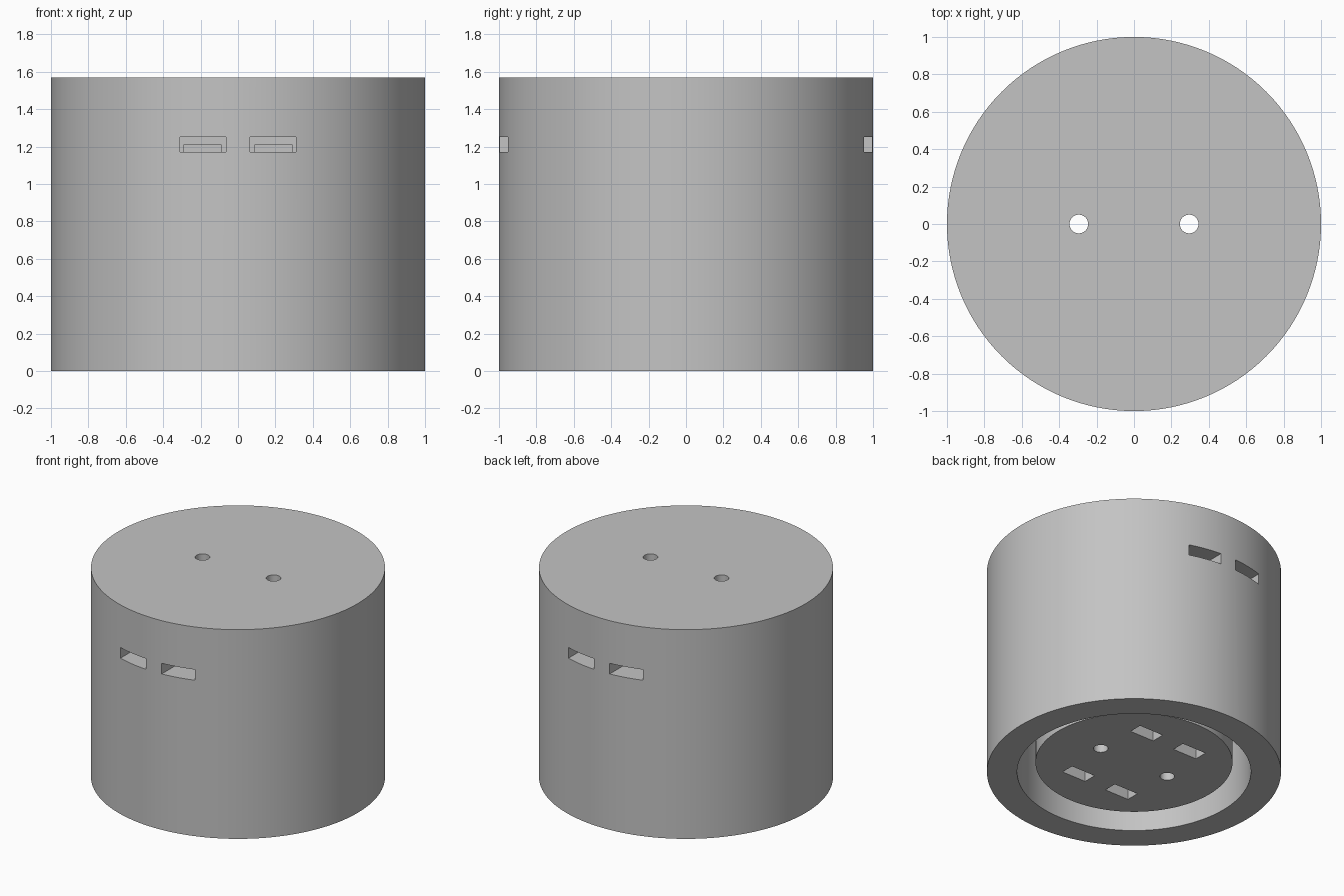
import bpy, bmesh, math
from mathutils import Matrix

if "Cube" in bpy.data.objects:
    bpy.data.objects.remove(bpy.data.objects["Cube"], do_unlink=True)

HEIGHT = 1.57
SEGMENTS = 128

grey = bpy.data.materials.new("plain grey")
grey.use_nodes = True
colour = (0.55, 0.55, 0.55, 1)
grey.diffuse_color = colour
grey.node_tree.nodes["Principled BSDF"].inputs["Base Color"].default_value = colour


def make_object(name, bm):
    bmesh.ops.recalc_face_normals(bm, faces=bm.faces)
    mesh = bpy.data.meshes.new(name)
    bm.to_mesh(mesh)
    bm.free()
    mesh.materials.append(grey)
    obj = bpy.data.objects.new(name, mesh)
    bpy.context.collection.objects.link(obj)
    return obj


def box_cutter(name, x, y, z):
    """Box spanning the given (low, high) ranges."""
    bm = bmesh.new()
    spans = (x, y, z)
    centre = Matrix.Translation([(a + b) / 2 for a, b in spans])
    size = Matrix.Diagonal([abs(b - a) for a, b in spans] + [1])
    bmesh.ops.create_cube(bm, size=1, matrix=centre @ size)
    return make_object(name, bm)


def hole_cutter(name, x, radius):
    bm = bmesh.new()
    bmesh.ops.create_cone(bm, cap_ends=True, segments=48, radius1=radius, radius2=radius,
                          depth=HEIGHT * 2, matrix=Matrix.Translation((x, 0, HEIGHT / 2)))
    return make_object(name, bm)


# Round body with a recessed core and a deep ring groove underneath
profile = [(0, 0.075), (0.67, 0.075), (0.67, 1.0), (0.795, 1.0),
           (0.795, 0), (1, 0), (1, HEIGHT), (0, HEIGHT)]
bm = bmesh.new()
points = [bm.verts.new((r, 0, z)) for r, z in profile]
edges = [bm.edges.new(pair) for pair in zip(points, points[1:])]
bmesh.ops.spin(bm, geom=points + edges, cent=(0, 0, 0), axis=(0, 0, 1),
               angle=math.tau, steps=SEGMENTS, use_duplicate=False)
bmesh.ops.remove_doubles(bm, verts=bm.verts, dist=0.0005)
# Merge the fans on the flat core and top into single faces
spokes = [e for e in bm.edges if any(v.co.xy.length < 0.001 for v in e.verts)]
bmesh.ops.dissolve_edges(bm, edges=spokes, use_verts=True)
body = make_object("round_body", bm)

# Two through holes, and strap channels running from the sides to the underside
cutters = []
for sx in (-1, 1):
    cutters.append(hole_cutter("hole_cutter", sx * 0.295, 0.05))
    for sy in (-1, 1):
        cutters.append(box_cutter("side_slot_cutter", (sx * 0.065, sx * 0.31),
                                  (sy * 0.36, sy * 1.2), (1.17, 1.25)))
        cutters.append(box_cutter("under_slot_cutter", (sx * 0.09, sx * 0.29),
                                  (sy * 0.31, sy * 0.41), (-0.1, 1.21)))

bpy.context.view_layer.objects.active = body
for cutter in cutters:
    cutter.hide_render = True
    cut = body.modifiers.new("cut", "BOOLEAN")
    cut.operation = "DIFFERENCE"
    cut.solver = "EXACT"
    cut.object = cutter
    bpy.ops.object.modifier_apply(modifier=cut.name)
    bpy.data.objects.remove(cutter, do_unlink=True)

# Smooth round walls, crisp rims
bpy.ops.object.select_all(action="DESELECT")
body.select_set(True)
bpy.ops.object.shade_smooth_by_angle(angle=math.radians(30))
